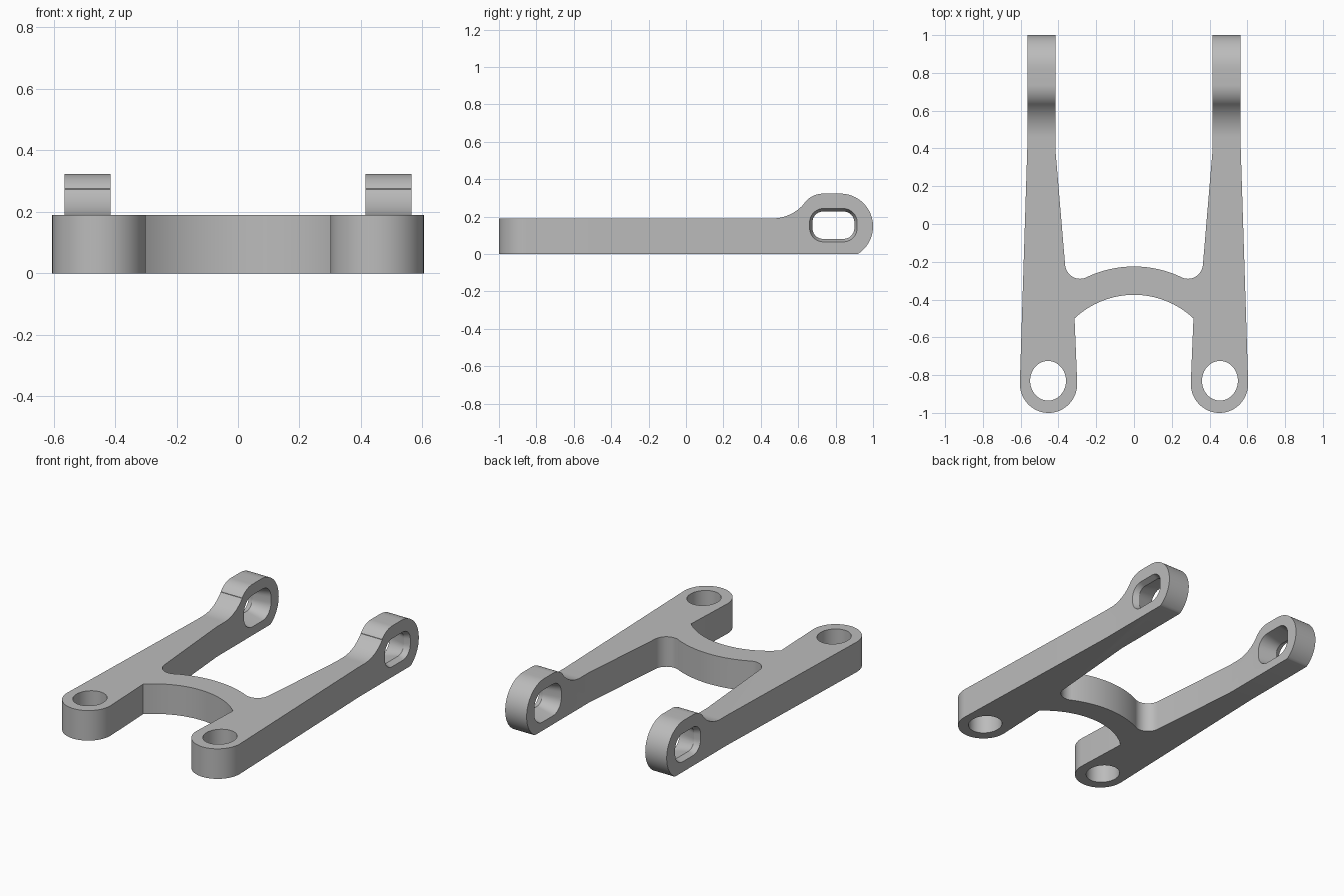
import bpy, bmesh
from math import sin, cos, pi, radians
from mathutils import Vector

cube = bpy.data.objects.get("Cube")
if cube:
    bpy.data.objects.remove(cube)

grey = bpy.data.materials.new("plain grey")
grey.use_nodes = True
colour = (0.5, 0.5, 0.5, 1)
grey.diffuse_color = colour
grey.node_tree.nodes["Principled BSDF"].inputs["Base Color"].default_value = colour


def arc(cx, cy, rx, ry, start, end, steps=16):
    """Points along an elliptical arc, angles in degrees."""
    angles = [radians(start + (end - start) * i / steps) for i in range(steps + 1)]
    return [(cx + rx * cos(a), cy + ry * sin(a)) for a in angles]


def loft(name, rings):
    """Closed solid through matching rings of 3D points."""
    bm = bmesh.new()
    loops = [[bm.verts.new(p) for p in ring] for ring in rings]
    n = len(loops[0])
    for a, b in zip(loops, loops[1:]):
        for i in range(n):
            j = (i + 1) % n
            bm.faces.new((a[i], a[j], b[j], b[i]))
    bm.faces.new(loops[0])
    bm.faces.new(loops[-1])
    bmesh.ops.recalc_face_normals(bm, faces=bm.faces)
    mesh = bpy.data.meshes.new(name)
    bm.to_mesh(mesh)
    bm.free()
    mesh.materials.append(grey)
    obj = bpy.data.objects.new(name, mesh)
    bpy.context.collection.objects.link(obj)
    return obj


def combine(target, tool, operation):
    """Apply a boolean and discard the tool."""
    mod = target.modifiers.new(operation.lower(), 'BOOLEAN')
    mod.operation, mod.solver, mod.object = operation, 'EXACT', tool
    tool.hide_render = True
    bpy.context.view_layer.objects.active = target
    bpy.ops.object.modifier_apply(modifier=mod.name)
    bpy.data.objects.remove(tool)


# Plan outline of the left half, from the front of the bridge round to its back
half = arc(0, -0.834, 0.459, 0.459, 90, 46.7)
half += arc(0.4525, -0.845, 0.152, 0.155, 180, 360, 32)
half += [(0.565, 0.4), (0.565, 1.05), (0.415, 1.05), (0.415, 0.38)]
half += arc(0.285, -0.21, 0.08, 0.08, -5, -116)
half += arc(0, -0.81, 0.585, 0.585, 64.5, 90)
plan = half + [(-x, y) for x, y in reversed(half[1:-1])]
frame = loft("fork_frame", [[(x, y, z) for x, y in plan] for z in (0, 0.5)])

# Side profile: flat bar rising into a rounded lug
side = [(-1.1, 0), (0.915, 0)]
side += arc(0.825, 0.148, 0.175, 0.175, -57, 90, 32)
side += arc(0.735, 0.193, 0.13, 0.13, 90, 140.6)
side += arc(0.46, 0.416, 0.226, 0.226, -39.4, -90)
side += [(-1.1, 0.19)]
profile = loft("side_profile", [[(x, y, z) for y, z in side] for x in (-0.8, 0.8)])
combine(frame, profile, 'INTERSECT')


def slot_ring(x, hw, hh, r):
    """Rounded rectangle across the lug."""
    pts = []
    for k, (sy, sz) in enumerate([(1, 1), (-1, 1), (-1, -1), (1, -1)]):
        pts += arc(0.788 + sy * (hw - r), 0.154 + sz * (hh - r), r, r,
                   90 * k, 90 * k + 90, 10)
    return [(x, y, z) for y, z in pts]


for s in (1, -1):
    # Upright hole through the front boss
    ring = arc(s * 0.455, -0.83, 0.095, 0.105, 0, 360, 48)[:-1]
    combine(frame, loft("boss_hole", [[(x, y, z) for x, y in ring] for z in (-0.1, 0.6)]),
            'DIFFERENCE')
    # Slot through the lug, flaring to both faces
    slot = [slot_ring(s * 0.38, 0.138, 0.103, 0.085),
            slot_ring(s * 0.415, 0.135, 0.1, 0.083),
            slot_ring(s * 0.53, 0.112, 0.073, 0.057),
            slot_ring(s * 0.567, 0.128, 0.09, 0.075),
            slot_ring(s * 0.6, 0.14, 0.102, 0.085)]
    combine(frame, loft("lug_slot", slot), 'DIFFERENCE')

# Smooth curved walls, crisp edges
bpy.ops.object.select_all(action='DESELECT')
frame.select_set(True)
bpy.context.view_layer.objects.active = frame
bpy.ops.object.shade_smooth_by_angle(angle=radians(30))
